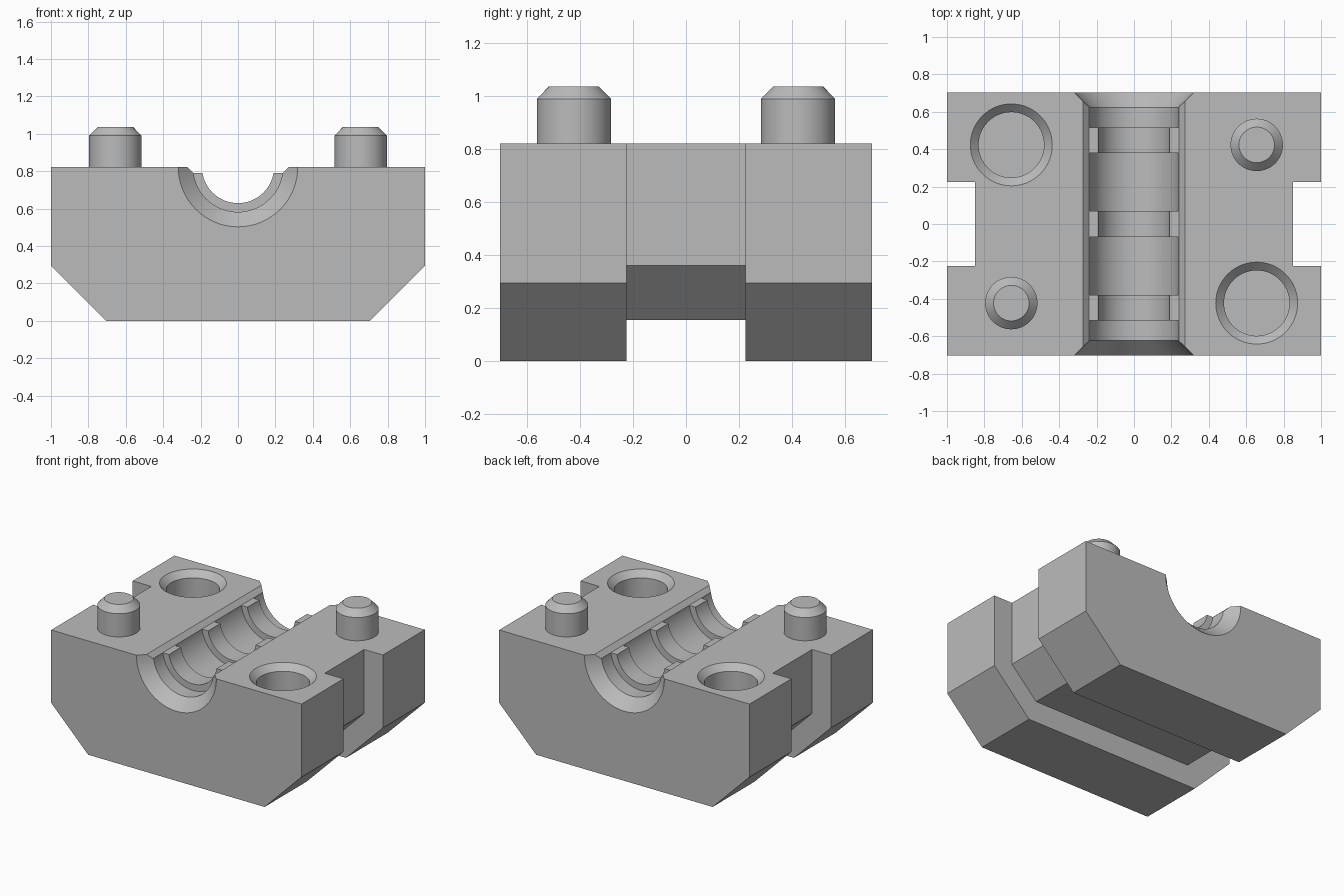
import bpy, bmesh, math
from mathutils import Matrix

if "Cube" in bpy.data.objects:
    bpy.data.objects.remove(bpy.data.objects["Cube"])

TOP, DEPTH = 0.822, 0.703
SEGMENTS = 64

steel = bpy.data.materials.new("plain_grey")
steel.use_nodes = True
GREY = (0.5, 0.5, 0.5, 1)
steel.diffuse_color = GREY
steel.node_tree.nodes["Principled BSDF"].inputs["Base Color"].default_value = GREY


def make_object(name, bm):
    bmesh.ops.recalc_face_normals(bm, faces=bm.faces[:])
    mesh = bpy.data.meshes.new(name)
    bm.to_mesh(mesh)
    bm.free()
    mesh.materials.append(steel)
    obj = bpy.data.objects.new(name, mesh)
    bpy.context.collection.objects.link(obj)
    return obj


def prism(name, half_profile, y0, y1):
    """Extrude an x-mirrored (x, z) outline along y."""
    outline = half_profile + [(-x, z) for x, z in reversed(half_profile)]
    bm = bmesh.new()
    face = bm.faces.new([bm.verts.new((x, y0, z)) for x, z in outline])
    extruded = bmesh.ops.extrude_face_region(bm, geom=[face])["geom"]
    verts = [v for v in extruded if isinstance(v, bmesh.types.BMVert)]
    bmesh.ops.translate(bm, verts=verts, vec=(0, y1 - y0, 0))
    return make_object(name, bm)


def turned(name, profile, matrix):
    """Revolve (radius, height) points about z, cap both ends, then place."""
    bm = bmesh.new()
    rings = [[bm.verts.new((r * math.cos(a), r * math.sin(a), h))
              for a in (math.tau * i / SEGMENTS for i in range(SEGMENTS))]
             for r, h in profile]
    for low, high in zip(rings, rings[1:]):
        for i in range(SEGMENTS):
            j = (i + 1) % SEGMENTS
            bm.faces.new((low[i], low[j], high[j], high[i]))
    bm.faces.new(rings[0])
    bm.faces.new(rings[-1])
    bmesh.ops.transform(bm, matrix=matrix, verts=bm.verts[:])
    return make_object(name, bm)


def cut(target, cutters):
    """Subtract each cutter and bake the result."""
    for cutter in cutters:
        mod = target.modifiers.new("cut", "BOOLEAN")
        mod.operation, mod.solver, mod.object = "DIFFERENCE", "EXACT", cutter
    graph = bpy.context.evaluated_depsgraph_get()
    baked = bpy.data.meshes.new_from_object(target.evaluated_get(graph))
    target.modifiers.clear()
    target.data = baked
    for cutter in cutters:
        bpy.data.objects.remove(cutter)


# Body: outer block with a narrower strap channel round its middle
block = prism("block", [(0.705, 0), (1, 0.295), (1, TOP)], -DEPTH, DEPTH)
channel = prism("channel_cutter", [(0.645, 0.155), (0.85, 0.36), (0.85, 1.2)], -0.225, 0.225)
ring = prism("channel_ring_cutter", [(1.2, -0.2), (1.2, 1.3)], -0.225, 0.225)
cut(ring, [channel])

# Round groove with three raised ribs and flared ends
bore, rib, flare = 0.24, 0.193, 0.32
profile = [(flare + 0.05, -DEPTH - 0.05), (bore, -0.624)]
for centre in (-0.4475, 0, 0.4475):
    a, b = centre - 0.069, centre + 0.069
    profile += [(bore, a), (rib, a), (rib, b), (bore, b)]
profile += [(bore, 0.624), (flare + 0.05, DEPTH + 0.05)]
groove = turned("groove_cutter", profile,
                Matrix.Translation((0, 0, TOP)) @ Matrix.Rotation(-math.pi / 2, 4, "X"))

# Bevelled lips along the groove, which also lower the rib ends
lips = prism("lip_cutter", [(bore, 0.79), (0.34, 0.89)], -0.8, 0.8)

# Countersunk sockets and matching pins on opposite corners
cutters = [ring, groove, lips]
pins = []
PX, PY = 0.656, 0.423
for name, side in (("left", 1), ("right", -1)):
    cutters.append(turned("socket_cutter",
                          [(0.175, TOP - 0.25), (0.175, TOP - 0.044), (0.219, TOP), (0.219, TOP + 0.2)],
                          Matrix.Translation((side * PX, -side * PY, 0))))
    pins.append(turned(name + "_pin",
                       [(0.14, TOP - 0.01), (0.14, 0.99), (0.095, 1.036)],
                       Matrix.Translation((side * PX, side * PY, 0))))
cut(block, cutters)

# Smooth the round surfaces and keep the machined edges sharp
bpy.ops.object.select_all(action="DESELECT")
for obj in [block] + pins:
    obj.select_set(True)
bpy.context.view_layer.objects.active = block
bpy.ops.object.shade_smooth_by_angle(angle=math.radians(25))
